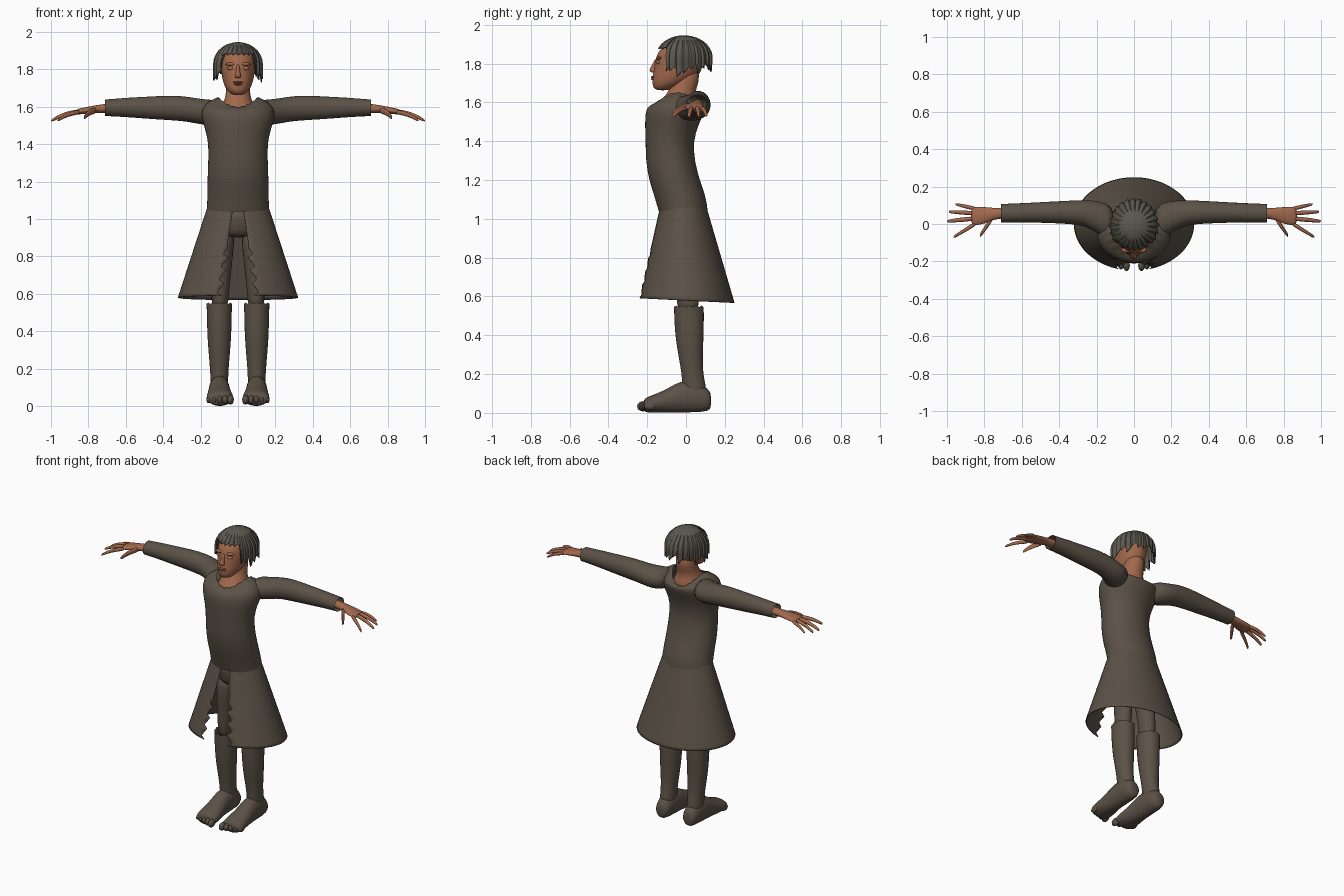
import bpy, bmesh
from math import sin, cos, pi, acos, asin, radians

if "Cube" in bpy.data.objects:
    bpy.data.objects.remove(bpy.data.objects["Cube"])


def material(name, rgb):
    m = bpy.data.materials.new(name)
    m.use_nodes = True
    m.diffuse_color = (*rgb, 1)
    m.node_tree.nodes["Principled BSDF"].inputs["Base Color"].default_value = (*rgb, 1)
    return m


CLOTH = material("brown cloth", (0.105, 0.084, 0.062))
SKIN = material("warm skin", (0.36, 0.14, 0.072))
LIP = material("lip skin", (0.28, 0.1, 0.06))
EYE = material("eyelid skin", (0.42, 0.17, 0.1))
HAIR = material("grey brown hair", (0.108, 0.098, 0.08))


def finish(name, bm, mat, mirror=False, thick=0, sub=0, sharp=None):
    bmesh.ops.recalc_face_normals(bm, faces=bm.faces)
    me = bpy.data.meshes.new(name)
    bm.to_mesh(me)
    bm.free()
    me.materials.append(mat)
    for p in me.polygons:
        p.use_smooth = True
    if sharp:
        me.set_sharp_from_angle(angle=radians(sharp))
    ob = bpy.data.objects.new(name, me)
    bpy.context.collection.objects.link(ob)
    if mirror:
        ob.modifiers.new("mirror", "MIRROR").use_mirror_merge = False
    if thick:
        s = ob.modifiers.new("thickness", "SOLIDIFY")
        s.thickness = thick
    if sub:
        s = ob.modifiers.new("smooth", "SUBSURF")
        s.levels = s.render_levels = sub
    return ob


def skin_rows(bm, rows, closed=True):
    n = len(rows[0])
    for a, b in zip(rows, rows[1:]):
        for k in range(n if closed else n - 1):
            bm.faces.new((a[k], a[(k + 1) % n], b[(k + 1) % n], b[k]))


def loft(name, mat, axis, rings, n=20, caps=(True, True), jag=0, warp=None, **kw):
    """Rings are (position on axis, two centre values, two radii)."""
    bm = bmesh.new()
    rows = []
    for i, (pos, c1, c2, r1, r2) in enumerate(rings):
        row = []
        for k in range(n):
            a = 2 * pi * k / n
            v = [c1 + r1 * cos(a), c2 + r2 * sin(a)]
            tip = jag * (k % 2) if i == len(rings) - 1 else 0
            v.insert(axis, pos - tip)
            if warp:
                v = warp(i - len(rings), a, v)
            row.append(bm.verts.new(v))
        rows.append(row)
    skin_rows(bm, rows)
    if caps[0]:
        bm.faces.new(rows[0])
    if caps[1]:
        bm.faces.new(rows[-1])
    kw.setdefault("sub", 1)
    return finish(name, bm, mat, **kw)


def balls(name, mat, specs, **kw):
    bm = bmesh.new()
    for centre, size in specs:
        new = bmesh.ops.create_uvsphere(bm, u_segments=16, v_segments=10, radius=1)["verts"]
        bmesh.ops.scale(bm, vec=size, verts=new)
        bmesh.ops.translate(bm, vec=centre, verts=new)
    return finish(name, bm, mat, **kw)


# Tunic body with a scooped, frayed neckline
def scoop(i, a, v):
    depth = {-1: 0.055 if sin(a) < 0 else 0.075, -2: 0.035}.get(i, 0)
    v[2] -= depth * sin(a) ** 2
    return v


loft("tunic_body", CLOTH, 2, [
    (1.04, 0, -.015, .168, .126), (1.07, 0, -.02, .166, .13), (1.13, 0, -.035, .164, .132),
    (1.2, 0, -.06, .164, .131), (1.3, 0, -.082, .16, .126), (1.4, 0, -.085, .157, .123),
    (1.48, 0, -.075, .175, .137), (1.56, 0, -.055, .205, .155), (1.62, 0, -.045, .18, .145),
    (1.66, 0, -.04, .105, .11)], n=36, caps=(False, False), jag=.016, warp=scoop)

# Sleeves
loft("sleeves", CLOTH, 0, [
    (.1, 0, 1.575, .1, .065), (.19, .035, 1.57, .09, .07), (.26, .06, 1.587, .068, .067),
    (.35, .063, 1.595, .063, .068), (.48, .062, 1.595, .056, .06), (.6, .06, 1.597, .052, .052),
    (.7, .058, 1.595, .05, .045), (.712, .058, 1.595, .05, .045)],
    caps=(True, False), mirror=True)

# Flared skirt, open at the front with torn edges
bm = bmesh.new()
rows = []
steps = 28
for i in range(steps + 1):
    t = i / steps
    z = 1.07 - .49 * t
    rx = .162 + .16 * t
    ry = .118 + .132 * t
    gap = .025 + .075 * t
    if t > .45:
        gap += .03 * ((i % 4) / 3 - .5)
    start = asin(gap / rx)
    row = []
    for k in range(49):
        a = start + (2 * pi - 2 * start) * k / 48
        hem = .012 * t * cos(a)
        row.append(bm.verts.new((rx * sin(a), -.015 + .015 * t - ry * cos(a), z + hem)))
    rows.append(row)
skin_rows(bm, rows, closed=False)
finish("skirt", bm, CLOTH, thick=.005, sharp=50)

# Trousers
loft("trouser_seat", CLOTH, 2, [
    (.9, 0, -.01, .1, .07), (.94, 0, -.01, .13, .09), (1.0, 0, -.012, .145, .1),
    (1.06, 0, -.015, .15, .105)])
loft("trouser_legs", CLOTH, 2, [
    (.5, .098, .012, .045, .055), (.62, .095, .008, .047, .06),
    (.78, .085, .002, .055, .07), (.97, .072, -.008, .066, .085)], mirror=True)

# Tall soft boots with frayed cuffs and toes
loft("boot_shafts", CLOTH, 2, [
    (.07, .1, .045, .05, .06), (.14, .1, .042, .047, .062), (.2, .1, .033, .05, .055),
    (.28, .1, .025, .057, .062), (.38, .1, .018, .065, .072), (.47, .1, .016, .066, .077),
    (.55, .1, .015, .069, .077), (.562, .1, .015, .069, .077)],
    n=24, caps=(True, False), jag=.025, mirror=True)
loft("boot_feet", CLOTH, 1, [
    (.13, .1, .062, .03, .035), (.115, .1, .067, .047, .06), (.05, .1, .085, .056, .083),
    (-.03, .1, .084, .057, .083), (-.09, .099, .064, .062, .064), (-.15, .097, .05, .072, .05),
    (-.2, .096, .042, .073, .041), (-.22, .096, .038, .066, .03)], mirror=True)
toes = []
for k in range(5):
    r = .021 - .0015 * k
    toes.append(((.04 + .029 * k, -.222 + .009 * k, .034), (r * .85, .03, r * 1.25)))
balls("boot_toes", CLOTH, toes, mirror=True)

# Neck, upper chest and head
loft("neck", SKIN, 2, [
    (1.5, 0, -.05, .12, .1), (1.575, 0, -.045, .105, .115), (1.61, 0, -.037, .085, .092),
    (1.65, 0, -.025, .068, .07), (1.7, 0, -.003, .063, .07), (1.78, 0, .005, .062, .068)])
loft("head", SKIN, 2, [
    (1.662, 0, -.12, .025, .03), (1.675, 0, -.115, .046, .054), (1.7, 0, -.085, .068, .09),
    (1.735, 0, -.06, .081, .114), (1.77, 0, -.048, .088, .117), (1.81, 0, -.04, .092, .12),
    (1.85, 0, -.03, .094, .12), (1.885, 0, -.018, .086, .107), (1.915, 0, -.01, .055, .07)], n=24)
loft("nose", SKIN, 2, [
    (1.752, 0, -.163, .014, .012), (1.762, 0, -.17, .02, .02), (1.775, 0, -.169, .014, .019),
    (1.795, 0, -.158, .01, .016), (1.83, 0, -.148, .009, .01)], n=12)
balls("lips", LIP, [((0, -.167, 1.731), (.027, .014, .006)), ((0, -.167, 1.72), (.023, .014, .006))])
balls("eyes", EYE, [((.038, -.143, 1.806), (.021, .011, .009))], mirror=True)
balls("brows", SKIN, [((.036, -.139, 1.828), (.032, .015, .009))], mirror=True)

# Hair: a dome of overlapping locks with a short fringe and ragged ends
bm = bmesh.new()
rows = []
per_lock, locks = 4, 24
count = per_lock * locks
for i in range(13):
    t = (i + .3) / 12.3
    row = []
    for k in range(count):
        a = 2 * pi * k / count
        front = -sin(a)
        step = (k % per_lock) / (per_lock - 1)
        lock = k // per_lock
        if front > .68:
            low = 1.875
        else:
            low = 1.75 + .025 * max(0, -front) + .02 * sin(lock * 2.4)
        low += .03 * step if front < .68 else .012 * step
        if low > 1.83:
            ang = t * acos((low - 1.83) / .11)
            z = 1.83 + .11 * cos(ang)
        else:
            ang = min(1, t / .6) * pi / 2
            z = 1.83 + .11 * cos(ang) - max(0, t - .6) / .4 * (1.83 - low)
        r = sin(ang) * (1.0 + .075 * (1 - step))
        row.append(bm.verts.new((.118 * r * cos(a), -.01 + .132 * r * sin(a), z)))
    rows.append(row)
skin_rows(bm, rows)
bm.faces.new(rows[0])
finish("hair", bm, HAIR, thick=.006, sharp=32)

# Hands with four fingers and a thumb
loft("palms", SKIN, 0, [
    (.66, .058, 1.593, .03, .027), (.72, .058, 1.591, .029, .024), (.76, .053, 1.588, .034, .021),
    (.8, .046, 1.582, .046, .019), (.85, .042, 1.575, .052, .016), (.872, .042, 1.571, .046, .012)],
    n=16, mirror=True)


def finger(name, root, tip, r):
    rings = []
    for t, s in ((0, 1), (.35, 1.05), (.7, .9), (.93, .72), (1, .4)):
        x, y, z = [p + (q - p) * t for p, q in zip(root, tip)]
        rings.append((x, y, z + .012 * sin(pi * t), r * s, r * s))
    loft(name, SKIN, 0, rings, n=10, mirror=True)


finger("little_fingers", (.84, .08, 1.572), (.955, .106, 1.53), .011)
finger("ring_fingers", (.85, .057, 1.574), (.99, .066, 1.528), .012)
finger("middle_fingers", (.85, .03, 1.574), (1.0, .015, 1.525), .0125)
finger("index_fingers", (.84, .006, 1.572), (.965, -.07, 1.527), .0125)
finger("thumbs", (.755, .035, 1.582), (.825, -.065, 1.54), .018)
